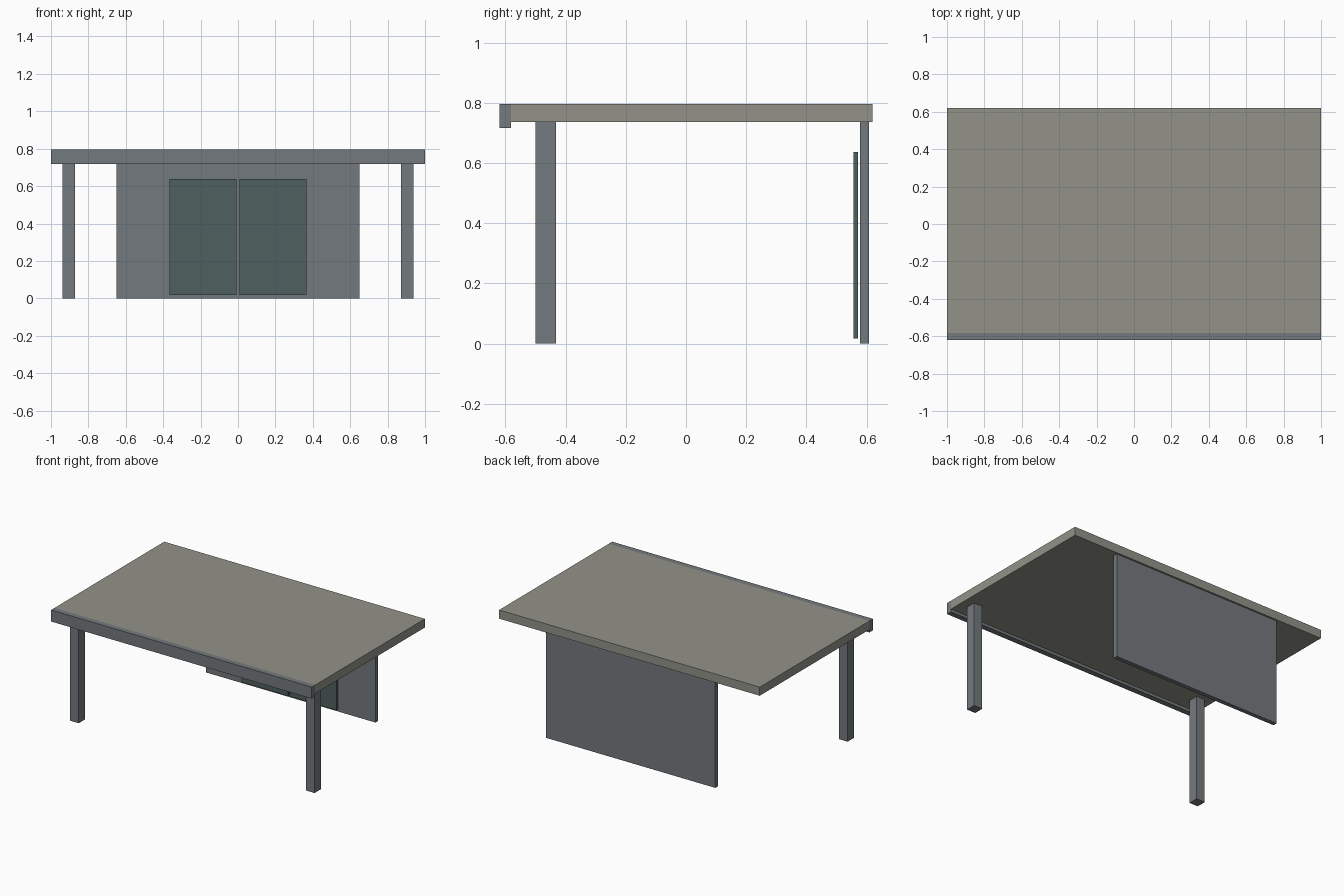
import bpy

default = bpy.data.objects.get("Cube")
if default:
    bpy.data.objects.remove(default, do_unlink=True)


def make_material(name, rgb):
    mat = bpy.data.materials.new(name)
    mat.use_nodes = True
    colour = (*rgb, 1.0)
    mat.diffuse_color = colour
    mat.node_tree.nodes["Principled BSDF"].inputs["Base Color"].default_value = colour
    return mat


def make_box(name, mat, x, y, z):
    """Box spanning the (low, high) pair on each axis."""
    spans = (x, y, z)
    bpy.ops.mesh.primitive_cube_add(size=1)
    obj = bpy.context.object
    obj.name = name
    centre = [(a + b) / 2 for a, b in spans]
    size = [b - a for a, b in spans]
    for v in obj.data.vertices:
        v.co = [c + s * p for c, s, p in zip(centre, size, v.co)]
    obj.data.materials.append(mat)
    return obj


roof_mat = make_material("warm grey roof", (0.29, 0.29, 0.255))
metal_mat = make_material("slate grey metal", (0.175, 0.193, 0.21))
door_mat = make_material("dark green door", (0.078, 0.115, 0.113))

top = 0.797
underside = 0.737

# Flat canopy with a deeper fascia along the front
make_box("canopy_roof", roof_mat, (-1, 1), (-0.582, 0.62), (underside, top))
make_box("front_fascia", metal_mat, (-1, 1), (-0.62, -0.582), (0.717, top))

# Rear wall
make_box("back_wall", metal_mat, (-0.65, 0.65), (0.578, 0.608), (0, underside))

# Front posts and paired door panels, with a narrow gap between the doors
for side, s in (("left", 1), ("right", -1)):
    make_box(side + "_post", metal_mat,
             sorted((s * 0.872, s * 0.938)), (-0.5, -0.432), (0, underside))
    make_box(side + "_door", door_mat,
             sorted((s * 0.007, s * 0.365)), (0.557, 0.572), (0.017, 0.637))
